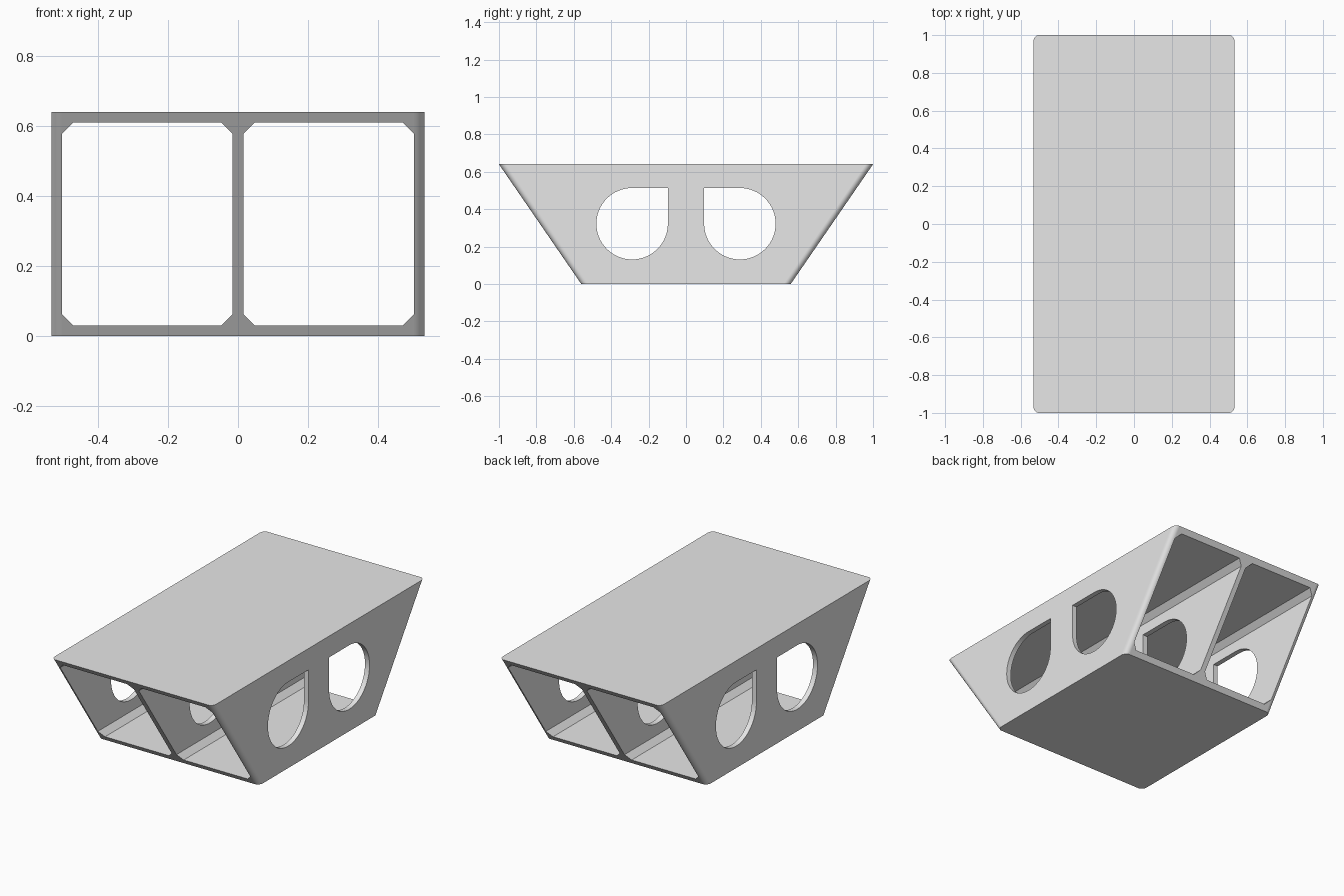
import bpy, bmesh
from math import sin, cos, pi, radians
from mathutils import Vector

old = bpy.data.objects.get("Cube")
if old:
    bpy.data.objects.remove(old, do_unlink=True)

HALF_W, HEIGHT = 0.533, 0.64
TOP_Y, BOTTOM_Y = 1.0, 0.56
WALL = 0.03

grey = bpy.data.materials.new("light_grey")
grey.use_nodes = True
grey.diffuse_color = (0.8, 0.8, 0.8, 1)
grey.node_tree.nodes["Principled BSDF"].inputs["Base Color"].default_value = (0.8, 0.8, 0.8, 1)


def loft(name, start, end):
    """Closed solid between two matching outlines."""
    bm = bmesh.new()
    a = [bm.verts.new(p) for p in start]
    b = [bm.verts.new(p) for p in end]
    bm.faces.new(a)
    bm.faces.new(b)
    for i in range(len(a)):
        j = (i + 1) % len(a)
        bm.faces.new((a[i], a[j], b[j], b[i]))
    bmesh.ops.recalc_face_normals(bm, faces=bm.faces)
    mesh = bpy.data.meshes.new(name)
    bm.to_mesh(mesh)
    bm.free()
    mesh.materials.append(grey)
    obj = bpy.data.objects.new(name, mesh)
    bpy.context.collection.objects.link(obj)
    return obj


def rounded_outline(half_y, z, rx=0.03, ry=0.036, steps=12):
    pts = []
    for q, (sx, sy) in enumerate([(1, 1), (-1, 1), (-1, -1), (1, -1)]):
        for i in range(steps + 1):
            t = (q + i / steps) * pi / 2
            pts.append((sx * (HALF_W - rx) + rx * cos(t),
                        sy * (half_y - ry) + ry * sin(t), z))
    return pts


def tunnel_outline(side, y, c=0.032):
    x0, x1, z0, z1 = 0.016, HALF_W - WALL, WALL, HEIGHT - WALL
    prof = [(x0 + c, z0), (x1 - c, z0), (x1, z0 + c), (x1, z1 - c),
            (x1 - c, z1), (x0 + c, z1), (x0, z1 - c), (x0, z0 + c)]
    return [(side * x, y, z) for x, z in prof]


def window_outline(side, x, r=0.191, cy=0.288, cz=0.322, steps=48):
    # Three quarters of a circle closed by a square upper inner corner
    arc = [(cy + r * cos(t), cz + r * sin(t))
           for t in (pi / 2 - 1.5 * pi * i / steps for i in range(steps + 1))]
    arc.append((cy - r, cz + r))
    return [(x, side * y, z) for y, z in arc]


# Flared box with rounded upright edges
body = loft("flared_box", rounded_outline(BOTTOM_Y, 0), rounded_outline(TOP_Y, HEIGHT))

# Lengthwise tunnels and crosswise windows
cutters = []
for s, label in ((1, "a"), (-1, "b")):
    cutters.append(loft("tunnel_cutter_" + label, tunnel_outline(s, -1.2), tunnel_outline(s, 1.2)))
    cutters.append(loft("window_cutter_" + label, window_outline(s, -0.7), window_outline(s, 0.7)))

bpy.ops.object.select_all(action='DESELECT')
body.select_set(True)
bpy.context.view_layer.objects.active = body
for cutter in cutters:
    cutter.hide_render = True
    mod = body.modifiers.new("cut", 'BOOLEAN')
    mod.operation = 'DIFFERENCE'
    mod.solver = 'EXACT'
    mod.object = cutter
    bpy.ops.object.modifier_apply(modifier=mod.name)
for cutter in cutters:
    bpy.data.objects.remove(cutter, do_unlink=True)

# Smooth the curved strips, keep the broad panels flat
bpy.ops.object.shade_smooth_by_angle(angle=radians(25))
for poly in body.data.polygons:
    if poly.area > 0.01:
        poly.use_smooth = False
